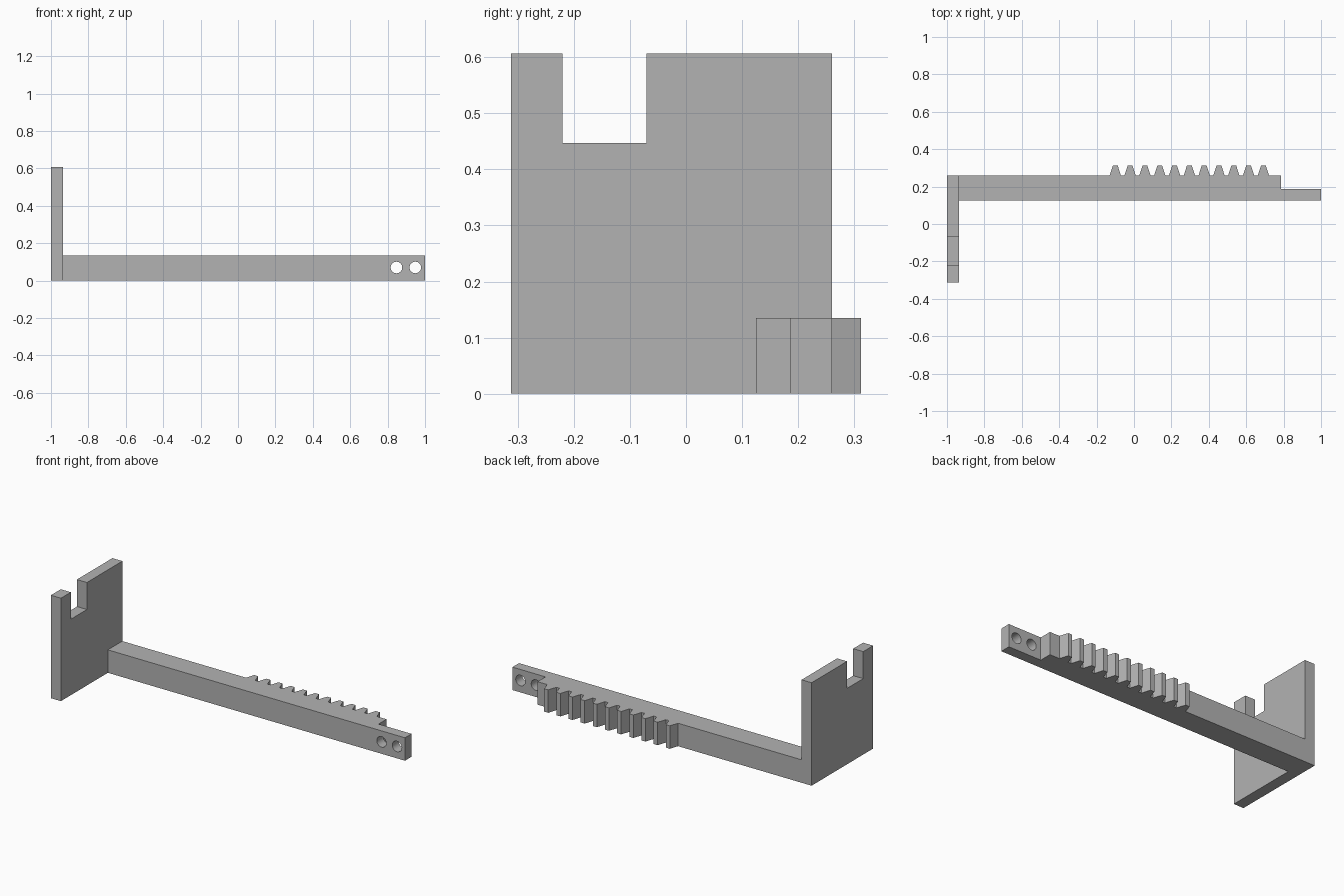
import bpy
import bmesh
from mathutils import Matrix, Vector

cube = bpy.data.objects.get("Cube")
if cube:
    bpy.data.objects.remove(cube, do_unlink=True)

grey = bpy.data.materials.new("plain grey")
grey.use_nodes = True
colour = (0.45, 0.45, 0.45, 1)
grey.diffuse_color = colour
grey.node_tree.nodes["Principled BSDF"].inputs["Base Color"].default_value = colour


def extrude_outline(name, points, direction):
    """Make a solid by sweeping a closed outline along a direction."""
    bm = bmesh.new()
    face = bm.faces.new([bm.verts.new(p) for p in points])
    swept = bmesh.ops.extrude_face_region(bm, geom=[face], use_keep_orig=True)
    moved = [v for v in swept["geom"] if isinstance(v, bmesh.types.BMVert)]
    bmesh.ops.translate(bm, verts=moved, vec=Vector(direction))
    bmesh.ops.recalc_face_normals(bm, faces=bm.faces)
    mesh = bpy.data.meshes.new(name)
    bm.to_mesh(mesh)
    bm.free()
    mesh.materials.append(grey)
    obj = bpy.data.objects.new(name, mesh)
    bpy.context.collection.objects.link(obj)
    return obj


# Shared dimensions
plate_x = -0.935
front_y, back_y, tip_y = 0.125, 0.26, 0.312
bar_height = 0.135

# Notched upright plate
plate_outline = [(-0.312, 0), (back_y, 0), (back_y, 0.606), (-0.07, 0.606),
                 (-0.07, 0.447), (-0.22, 0.447), (-0.22, 0.606), (-0.312, 0.606)]
extrude_outline("end_plate", [(-1, y, z) for y, z in plate_outline],
                (plate_x + 1, 0, 0))

# Toothed bar with a thin tongue at its end
outline = [(plate_x, back_y), (plate_x, front_y), (1, front_y), (1, 0.186),
           (0.785, 0.186), (0.785, back_y)]
for i in reversed(range(11)):
    x = -0.1 + i * 0.0792
    outline += [(x + 0.03, back_y), (x + 0.013, tip_y),
                (x - 0.013, tip_y), (x - 0.03, back_y)]
bar = extrude_outline("rack_bar", [(x, y, 0) for x, y in outline],
                      (0, 0, bar_height))

# Two bolt holes through the tongue
bm = bmesh.new()
for x in (0.847, 0.948):
    bmesh.ops.create_cone(bm, cap_ends=True, segments=32, radius1=0.031,
                          radius2=0.031, depth=0.2,
                          matrix=Matrix.Translation((x, 0.155, 0.07))
                          @ Matrix.Rotation(1.5708, 4, "X"))
mesh = bpy.data.meshes.new("hole_cutter")
bm.to_mesh(mesh)
bm.free()
mesh.materials.append(grey)
cutter = bpy.data.objects.new("hole_cutter", mesh)
bpy.context.collection.objects.link(cutter)
cutter.hide_render = True
cutter.hide_viewport = True
cut = bar.modifiers.new("bolt_holes", "BOOLEAN")
cut.operation = "DIFFERENCE"
cut.solver = "EXACT"
cut.object = cutter
